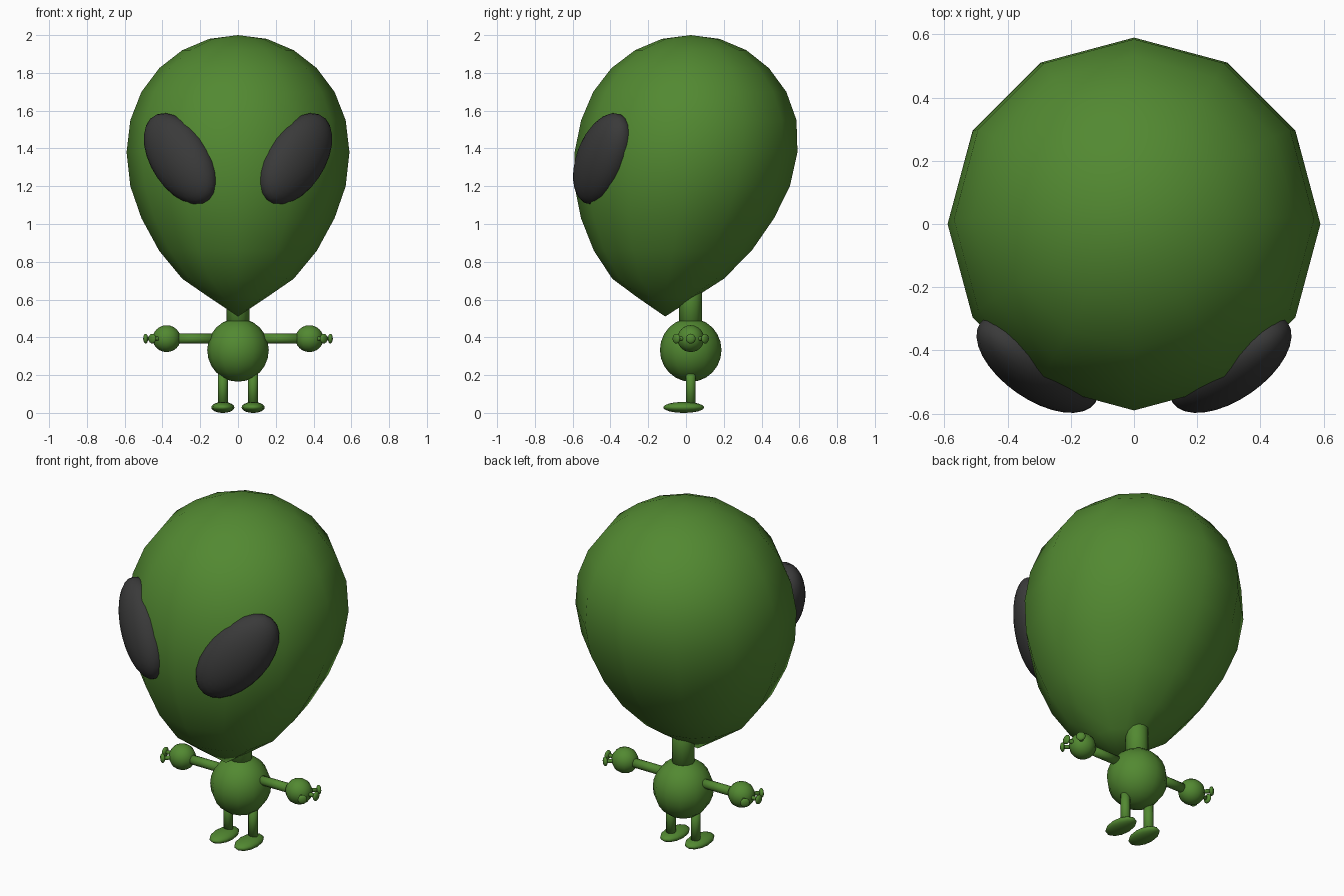
import bpy, bmesh, math
from mathutils import Matrix, Vector

if "Cube" in bpy.data.objects:
    bpy.data.objects.remove(bpy.data.objects["Cube"])

CY = 0.025  # depth position of the body's axis


def material(name, rgb):
    m = bpy.data.materials.new(name)
    m.diffuse_color = (*rgb, 1)
    m.use_nodes = True
    m.node_tree.nodes["Principled BSDF"].inputs["Base Color"].default_value = m.diffuse_color
    return m


GREEN = material("green skin", (0.085, 0.25, 0.031))
DARK = material("dark eye", (0.042, 0.042, 0.042))


def finish(bm, name, mat):
    bmesh.ops.recalc_face_normals(bm, faces=bm.faces)
    for f in bm.faces:
        f.smooth = True
    me = bpy.data.meshes.new(name)
    bm.to_mesh(me)
    bm.free()
    me.materials.append(mat)
    ob = bpy.data.objects.new(name, me)
    bpy.context.collection.objects.link(ob)
    return ob


def ball(name, loc, size, mat=GREEN, rot=None, seg=12, rings=12):
    bm = bmesh.new()
    m = Matrix.Translation(loc) @ (rot or Matrix()) @ Matrix.Diagonal((*size, 1))
    bmesh.ops.create_uvsphere(bm, u_segments=seg, v_segments=rings, radius=1, matrix=m)
    return finish(bm, name, mat)


def rod(name, a, b, r, mat=GREEN):
    a, b = Vector(a), Vector(b)
    d = b - a
    m = Matrix.Translation((a + b) / 2) @ d.to_track_quat('Z', 'Y').to_matrix().to_4x4()
    bm = bmesh.new()
    bmesh.ops.create_cone(bm, cap_ends=True, segments=12, radius1=r, radius2=r,
                          depth=d.length, matrix=m)
    return finish(bm, name, mat)


# Head: twelve-sided rings, drawn down to a chin that leans forward
ring_z = [1.98, 1.92, 1.825, 1.70, 1.55, 1.38, 1.20, 1.03, 0.858, 0.71, 0.612]
ring_y = [0.025, 0.025, 0.022, 0.02, 0.015, 0, -0.02, -0.045, -0.07, -0.095, -0.105]
bm = bmesh.new()
rings = []
for k, (z, y) in enumerate(zip(ring_z, ring_y), 1):
    r = 0.59 * math.sin(k * math.pi / 12)
    rings.append([bm.verts.new((r * math.cos(i * math.pi / 6),
                                y + r * math.sin(i * math.pi / 6), z)) for i in range(12)])
top, chin = bm.verts.new((0, 0.025, 2.0)), bm.verts.new((0, -0.11, 0.51))
for i in range(12):
    j = (i + 1) % 12
    bm.faces.new((top, rings[0][i], rings[0][j]))
    bm.faces.new((chin, rings[-1][j], rings[-1][i]))
    for a, b in zip(rings, rings[1:]):
        bm.faces.new((a[i], b[i], b[j], a[j]))
finish(bm, "head", GREEN)

# Neck and torso
rod("neck", (0, CY, 0.40), (0, CY, 0.78), 0.061)
ball("torso", (0, CY, 0.333), (0.163, 0.163, 0.168))

for s, side in ((-1, "left"), (1, "right")):
    # Eye: flattened ellipsoid, tilted outward at the top
    n = Vector((s * 0.57, -0.82, 0.0)).normalized()
    t = Vector((s * 0.82, 0.57, 0.0)).normalized()
    tilt = math.radians(40)
    u = math.cos(tilt) * Vector((0, 0, 1)) + math.sin(tilt) * t
    rot = Matrix((u, n.cross(u), n)).transposed().to_4x4()
    ball(side + "_eye", (s * 0.305, -0.44, 1.345), (0.283, 0.168, 0.115), DARK, rot, 24, 16)

    # Arm, hand and three round-tipped fingers
    z = 0.393
    rod(side + "_arm", (s * 0.12, CY, z), (s * 0.34, CY, z), 0.026)
    hand = Vector((s * 0.378, CY, z))
    ball(side + "_hand", hand, (0.074, 0.071, 0.071))
    for f, ang in enumerate((-45, 0, 45)):
        a = math.radians(ang)
        d = Vector((s * math.cos(a), math.sin(a), 0))
        tip = hand + d * (0.107 if ang else 0.111)
        rod(f"{side}_finger_{f}", hand, tip, 0.011)
        turn = Matrix.Rotation(math.atan2(d.y, d.x), 4, 'Z')
        ball(f"{side}_fingertip_{f}", tip, (0.013, 0.026, 0.026), GREEN, turn, 12, 8)

    # Leg and flat foot
    rod(side + "_leg", (s * 0.08, CY, 0.03), (s * 0.08, CY, 0.24), 0.026)
    ball(side + "_foot", (s * 0.08, -0.012, 0.029), (0.061, 0.108, 0.029))
